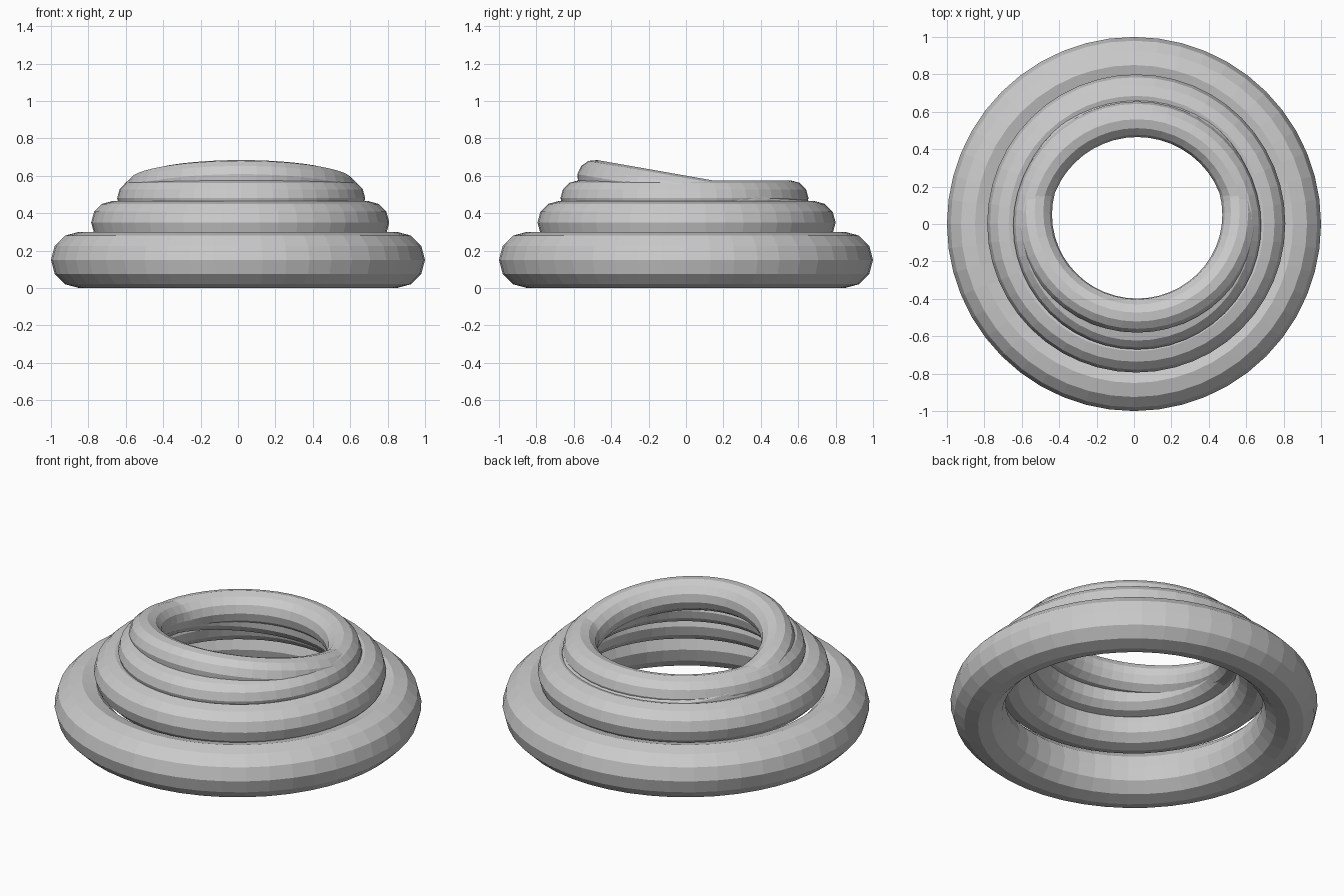
import bpy
import math

if "Cube" in bpy.data.objects:
    bpy.data.objects.remove(bpy.data.objects["Cube"])

# one flat colour for every ring
grey = bpy.data.materials.new("plain grey")
grey.diffuse_color = (0.6, 0.6, 0.6, 1.0)
grey.use_nodes = True
grey.node_tree.nodes["Principled BSDF"].inputs["Base Color"].default_value = grey.diffuse_color


def ring(name, centre, major, tube, tilt=0.0):
    """Flat-shaded low-poly torus."""
    bpy.ops.mesh.primitive_torus_add(
        major_segments=48, minor_segments=12,
        major_radius=major, minor_radius=tube,
        location=centre, rotation=(math.radians(tilt), 0, 0))
    obj = bpy.context.object
    obj.name = name
    obj.data.materials.append(grey)
    bpy.ops.object.shade_flat()
    return obj


# stack of shrinking rings, nearly concentric
ring("base_ring", (0, 0, 0.15), 0.85, 0.15)
ring("second_ring", (0.012, 0.003, 0.35), 0.682, 0.115)
ring("third_ring", (0.017, -0.008, 0.48), 0.568, 0.095)

# top ring leans, raised at the front and sunk into the stack at the back
ring("tilted_top_ring", (0.017, 0.05, 0.4975), 0.548, 0.0925, tilt=-10)
